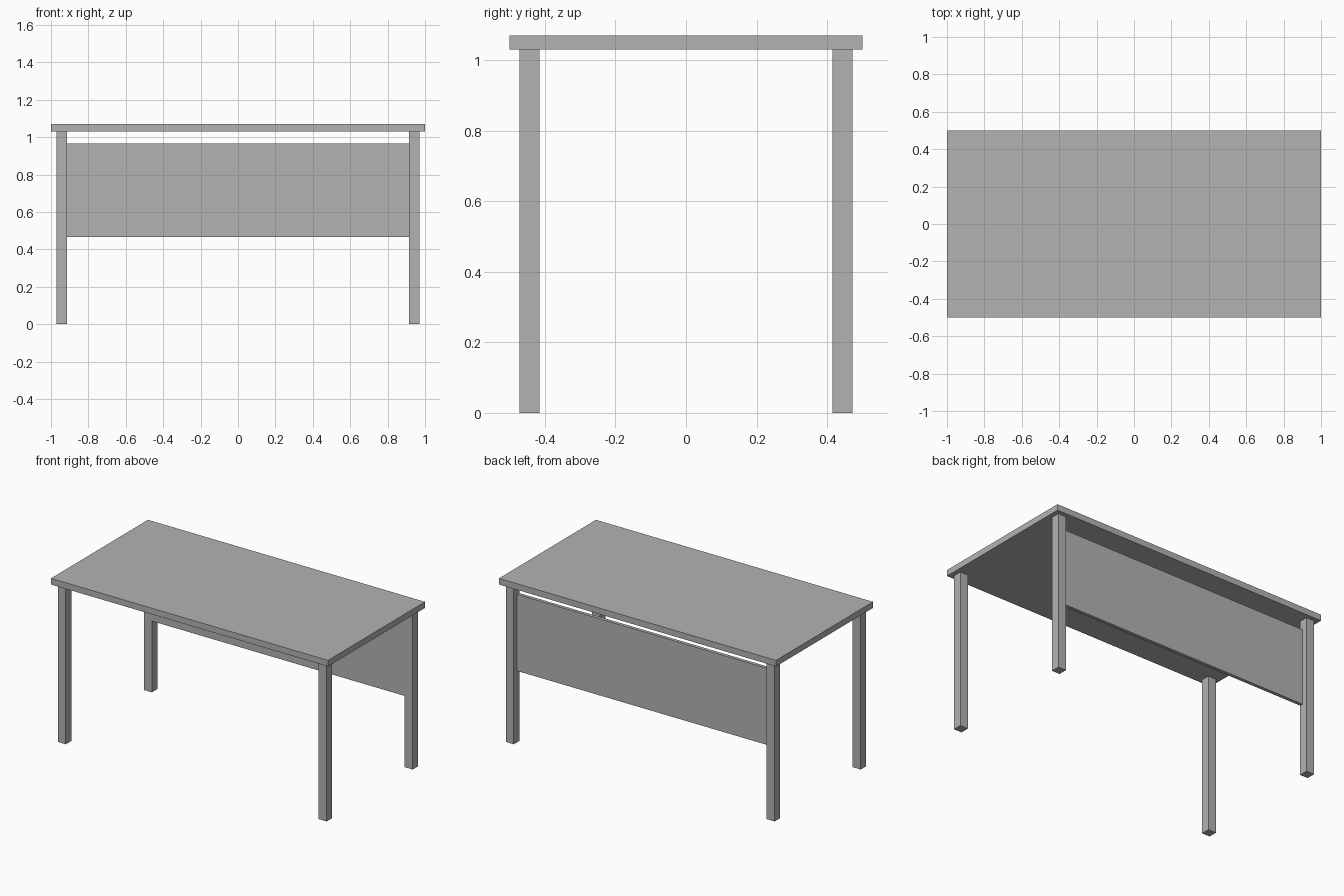
import bpy

default_cube = bpy.data.objects.get("Cube")
if default_cube:
    bpy.data.objects.remove(default_cube, do_unlink=True)

GREY = (0.45, 0.45, 0.45, 1)
grey = bpy.data.materials.new("plain_grey")
grey.use_nodes = True
grey.diffuse_color = GREY
grey.node_tree.nodes["Principled BSDF"].inputs["Base Color"].default_value = GREY


def box(name, low, high):
    """Axis-aligned box between two opposite corners."""
    centre = [(a + b) / 2 for a, b in zip(low, high)]
    bpy.ops.mesh.primitive_cube_add(size=1, location=centre)
    obj = bpy.context.object
    obj.name = name
    obj.scale = [b - a for a, b in zip(low, high)]
    bpy.ops.object.transform_apply(location=False, rotation=False, scale=True)
    obj.data.materials.append(grey)
    return obj


HEIGHT, UNDERSIDE = 1.07, 1.03
LEG = 0.057
LEG_X, LEG_Y = 0.97, 0.472      # outer faces of the legs
inner_x, inner_y = LEG_X - LEG, LEG_Y - LEG

# Table top
box("table_top", (-1, -0.5, UNDERSIDE), (1, 0.5, HEIGHT))

# Four square legs
for side, sx in (("left", 1), ("right", -1)):
    for end, sy in (("front", -1), ("back", 1)):
        x, y = sx * (LEG_X - LEG / 2), sy * (LEG_Y - LEG / 2)
        box(f"{end}_{side}_leg", (x - LEG / 2, y - LEG / 2, 0),
            (x + LEG / 2, y + LEG / 2, UNDERSIDE))

# Modesty panel between the back legs, flush with their inner faces
box("modesty_panel", (-inner_x, inner_y, 0.465), (inner_x, inner_y + 0.022, 0.965))
